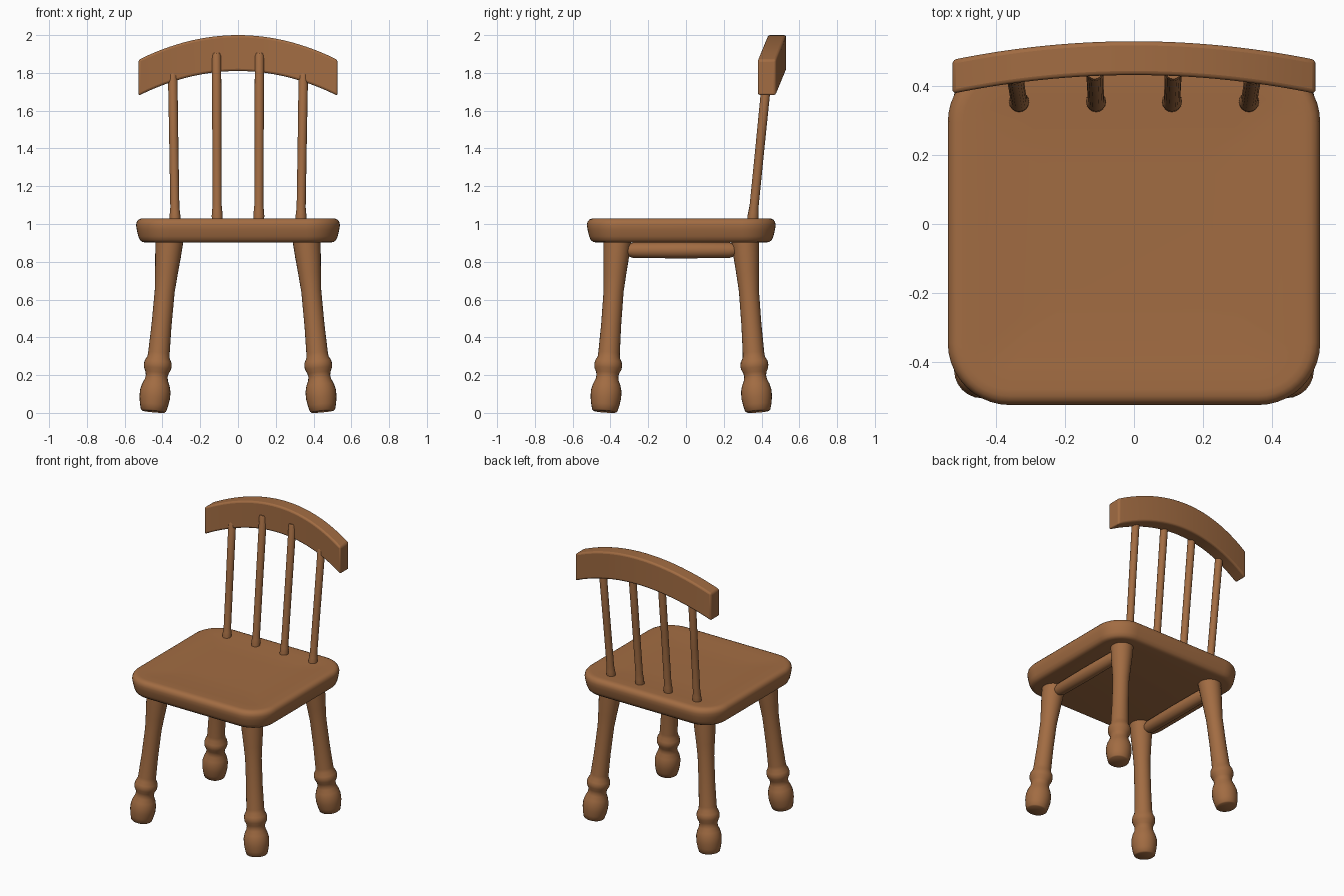
import bpy, bmesh, math
from mathutils import Vector

if "Cube" in bpy.data.objects:
    bpy.data.objects.remove(bpy.data.objects["Cube"], do_unlink=True)

wood = bpy.data.materials.new("warm_brown_wood")
wood.use_nodes = True
colour = (0.36, 0.15, 0.055, 1)
wood.diffuse_color = colour
shader = wood.node_tree.nodes["Principled BSDF"]
shader.inputs["Base Color"].default_value = colour
shader.inputs["Roughness"].default_value = 0.7


def loft(name, rings, angle=40):
    """Skin a list of equal-length point rings and cap both ends."""
    bm = bmesh.new()
    loops = [[bm.verts.new(p) for p in ring] for ring in rings]
    n = len(loops[0])
    for a, b in zip(loops, loops[1:]):
        for i in range(n):
            j = (i + 1) % n
            bm.faces.new((a[i], a[j], b[j], b[i]))
    bm.faces.new(loops[0][::-1])
    bm.faces.new(loops[-1])
    bmesh.ops.recalc_face_normals(bm, faces=bm.faces)
    mesh = bpy.data.meshes.new(name)
    bm.to_mesh(mesh)
    bm.free()
    obj = bpy.data.objects.new(name, mesh)
    bpy.context.collection.objects.link(obj)
    mesh.materials.append(wood)
    bpy.ops.object.select_all(action="DESELECT")
    obj.select_set(True)
    bpy.context.view_layer.objects.active = obj
    bpy.ops.object.shade_smooth_by_angle(angle=math.radians(angle))
    return obj


def turned(name, start, end, profile, sides=24):
    """Lathe (fraction along the axis, radius) pairs between two points."""
    start, end = Vector(start), Vector(end)
    axis = end - start
    turn = Vector((0, 0, 1)).rotation_difference(axis)
    rings = []
    for t, r in profile:
        ring = []
        for i in range(sides):
            a = math.tau * i / sides
            ring.append(start + axis * t + turn @ Vector((r * math.cos(a), r * math.sin(a), 0)))
        rings.append(ring)
    return loft(name, rings)


def seat_ring(z, inset, radius=0.18, steps=10):
    """Rounded rectangle outline of the seat."""
    hx, hy, r = 0.54 - inset, 0.5 - inset, max(radius - inset, 0.05)
    ring = []
    for k, (sx, sy) in enumerate([(1, 1), (-1, 1), (-1, -1), (1, -1)]):
        for i in range(steps + 1):
            a = math.pi / 2 * (k + i / steps)
            ring.append((sx * (hx - r) + r * math.cos(a),
                         sy * (hy - r) + r * math.sin(a) - 0.025, z))
    return ring


# Seat: rounded slab with a softly dished top
seat_layers = [(0.902, 0.05), (0.905, 0.034), (0.915, 0.021), (0.935, 0.012),
               (0.97, 0.004), (0.995, 0), (1.012, 0.004), (1.023, 0.013),
               (1.029, 0.026), (1.03, 0.045), (1.027, 0.11), (1.022, 0.2), (1.02, 0.3)]
loft("seat", [seat_ring(z, d) for z, d in seat_layers])

# Legs: splayed, turned, with a ring and a bulbous foot
leg_profile = [(0, 0.06), (0.006, 0.067), (0.04, 0.075), (0.08, 0.081), (0.12, 0.081),
               (0.155, 0.073), (0.185, 0.061), (0.205, 0.058), (0.225, 0.061),
               (0.25, 0.072), (0.27, 0.074), (0.29, 0.071), (0.315, 0.059),
               (0.34, 0.057), (0.5, 0.053), (0.7, 0.053), (0.8, 0.06),
               (0.9, 0.068), (1, 0.074)]
for sx, side in ((1, "left"), (-1, "right")):
    for sy, end in ((-1, "front"), (1, "back")):
        turned(f"{end}_{side}_leg", (sx * 0.448, sy * 0.405 - 0.025, 0.007),
               (sx * 0.362, sy * 0.338 - 0.025, 0.92), leg_profile)
    # Stretcher joining the front and back legs under the seat
    turned(f"{side}_stretcher", (sx * 0.37, -0.35, 0.861), (sx * 0.37, 0.3, 0.861),
           [(0, 0.015), (0.05, 0.028), (0.11, 0.041), (0.5, 0.043),
            (0.89, 0.041), (0.95, 0.028), (1, 0.015)])

# Spindles: thin, leaning backwards, slightly swollen at the base
spindle_profile = [(0, 0.028), (0.05, 0.029), (0.075, 0.027), (0.11, 0.024),
                   (0.5, 0.024), (0.985, 0.025), (1, 0.021)]
for sx, side in ((1, "left"), (-1, "right")):
    for place, x0, x1, top in (("inner", 0.11, 0.114, 1.903), ("outer", 0.333, 0.346, 1.8)):
        y_top = 0.354 + 0.1 * (top - 1.03)
        turned(f"{side}_{place}_spindle", (sx * x0, 0.351, 1.0),
               (sx * x1, y_top, top), spindle_profile, 16)

# Top rail: rectangular section swept along an arch that also bows backwards
rail_rings = []
segments = 32
for i in range(segments + 1):
    x = 0.527 * (2 * i / segments - 1)
    f = (x / 0.527) ** 2
    y, z = 0.432 - 0.054 * f, 1.81 - 0.131 * f
    rail_rings.append([(x, y, z), (x, y + 0.098, z),
                       (x, y + 0.098, z + 0.19), (x, y, z + 0.19)])
rail = loft("top_rail", rail_rings)
bevel = rail.modifiers.new("soft_edges", "BEVEL")
bevel.width = 0.012
bevel.segments = 3
bevel.limit_method = "ANGLE"
bevel.angle_limit = math.radians(40)
